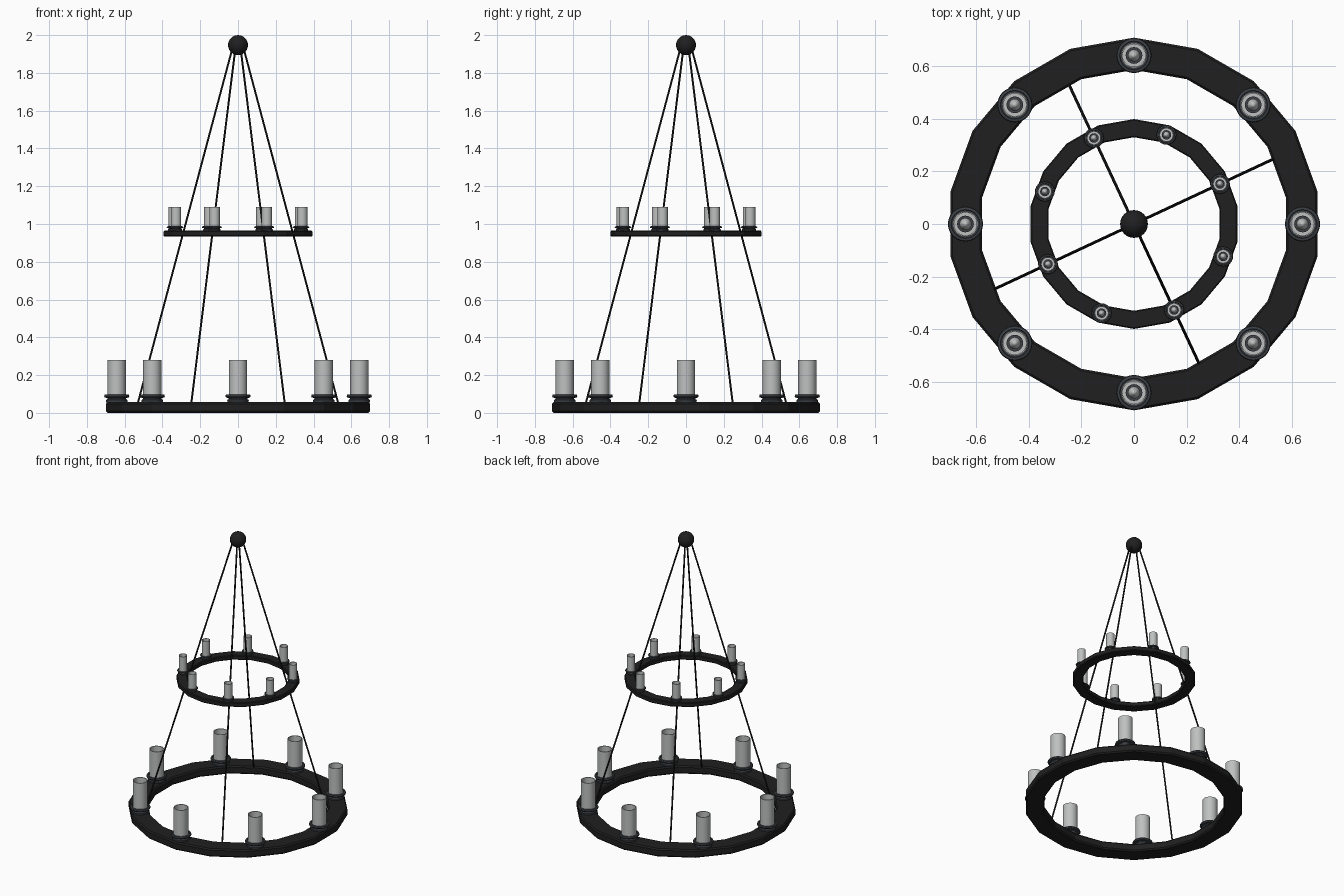
import bpy, math
from mathutils import Vector

if "Cube" in bpy.data.objects:
    bpy.data.objects.remove(bpy.data.objects["Cube"])


def material(name, rgb):
    m = bpy.data.materials.new(name)
    m.diffuse_color = (*rgb, 1)
    m.use_nodes = True
    m.node_tree.nodes["Principled BSDF"].inputs["Base Color"].default_value = m.diffuse_color
    return m


BLACK = material("black_iron", (0.014, 0.014, 0.014))
SLATE = material("slate_metal", (0.045, 0.052, 0.06))
GLASS = material("frosted_grey", (0.52, 0.53, 0.53))


def lathe(name, profile, mat, sides, start=0.0, closed=False, smooth=True):
    """Spin an (r, z) profile round z; r = 0 ends become poles."""
    verts, faces, rows = [], [], []
    for r, z in profile:
        if r == 0:
            rows.append([len(verts)] * sides)
            verts.append((0, 0, z))
        else:
            rows.append(list(range(len(verts), len(verts) + sides)))
            for i in range(sides):
                a = start + 2 * math.pi * i / sides
                verts.append((r * math.cos(a), r * math.sin(a), z))
    pairs = list(zip(rows, rows[1:]))
    if closed:
        pairs.append((rows[-1], rows[0]))
    for lo, hi in pairs:
        for i in range(sides):
            j = (i + 1) % sides
            faces.append(list(dict.fromkeys((lo[i], lo[j], hi[j], hi[i]))))
    me = bpy.data.meshes.new(name)
    me.from_pydata(verts, [], faces)
    me.materials.append(mat)
    ob = bpy.data.objects.new(name, me)
    bpy.context.collection.objects.link(ob)
    if smooth:
        me.shade_smooth()
        me.set_sharp_from_angle(angle=math.radians(35))
    return ob


# Part profiles at full size, z measured from the ring's underside
RING = [(0.595, 0), (0.702, 0), (0.71, 0.009), (0.71, 0.048), (0.702, 0.057),
        (0.595, 0.057), (0.587, 0.048), (0.587, 0.009)]
CUP = [(0, 0.055), (0.056, 0.055), (0.057, 0.068), (0.049, 0.074), (0.049, 0.079),
       (0.064, 0.081), (0.067, 0.088), (0.064, 0.096), (0.055, 0.098), (0.053, 0.092),
       (0, 0.092)]
SHADE = [(0, 0.092), (0.048, 0.092), (0.048, 0.28), (0.043, 0.28), (0.043, 0.105), (0, 0.105)]
SOCKET = [(0.032, 0.105), (0.032, 0.12), (0, 0.12)]
BULB = [(0.014, 0.12), (0.022, 0.145), (0.023, 0.16), (0.018, 0.18), (0.009, 0.197), (0, 0.203)]


def tier(prefix, scale, z, turn):
    def fit(profile):
        return [(r * scale, h * scale + z) for r, h in profile]

    # Faceted 18-sided hoop
    lathe(prefix + "_ring", fit(RING), BLACK, 18, math.radians(10), closed=True, smooth=False)
    # Eight lamps, sharing meshes
    parts = [lathe(prefix + "_cup", fit(CUP), SLATE, 24),
             lathe(prefix + "_lamp_shade", fit(SHADE), GLASS, 24),
             lathe(prefix + "_socket", fit(SOCKET), SLATE, 16),
             lathe(prefix + "_bulb", fit(BULB), GLASS, 16)]
    for i in range(8):
        a = math.radians(turn + 45 * i)
        for p in parts:
            ob = p
            if i:
                ob = p.copy()
                bpy.context.collection.objects.link(ob)
            ob.location = (0.642 * scale * math.cos(a), 0.642 * scale * math.sin(a), 0)


tier("lower", 1.0, 0.0, 0)
tier("upper", 0.563, 0.933, 25)

# Ceiling ball
R, CZ = 0.053, 1.947
ball = [(R * math.sin(math.pi * k / 12) if 0 < k < 12 else 0, CZ - R * math.cos(math.pi * k / 12))
        for k in range(13)]
lathe("top_ball", ball, BLACK, 24)

# Four hanging rods from the ball to the lower ring
for i in range(4):
    a = math.radians(25 + 90 * i)
    d = Vector((math.cos(a), math.sin(a), 0))
    top, low = d * 0.027 + Vector((0, 0, 1.95)), d * 0.59 + Vector((0, 0, 0.035))
    length = (top - low).length
    rod = lathe("hanging_rod", [(0, 0), (0.0055, 0), (0.0055, length), (0, length)], BLACK, 8)
    rod.location = low
    rod.rotation_mode = 'QUATERNION'
    rod.rotation_quaternion = (top - low).to_track_quat('Z', 'Y')
